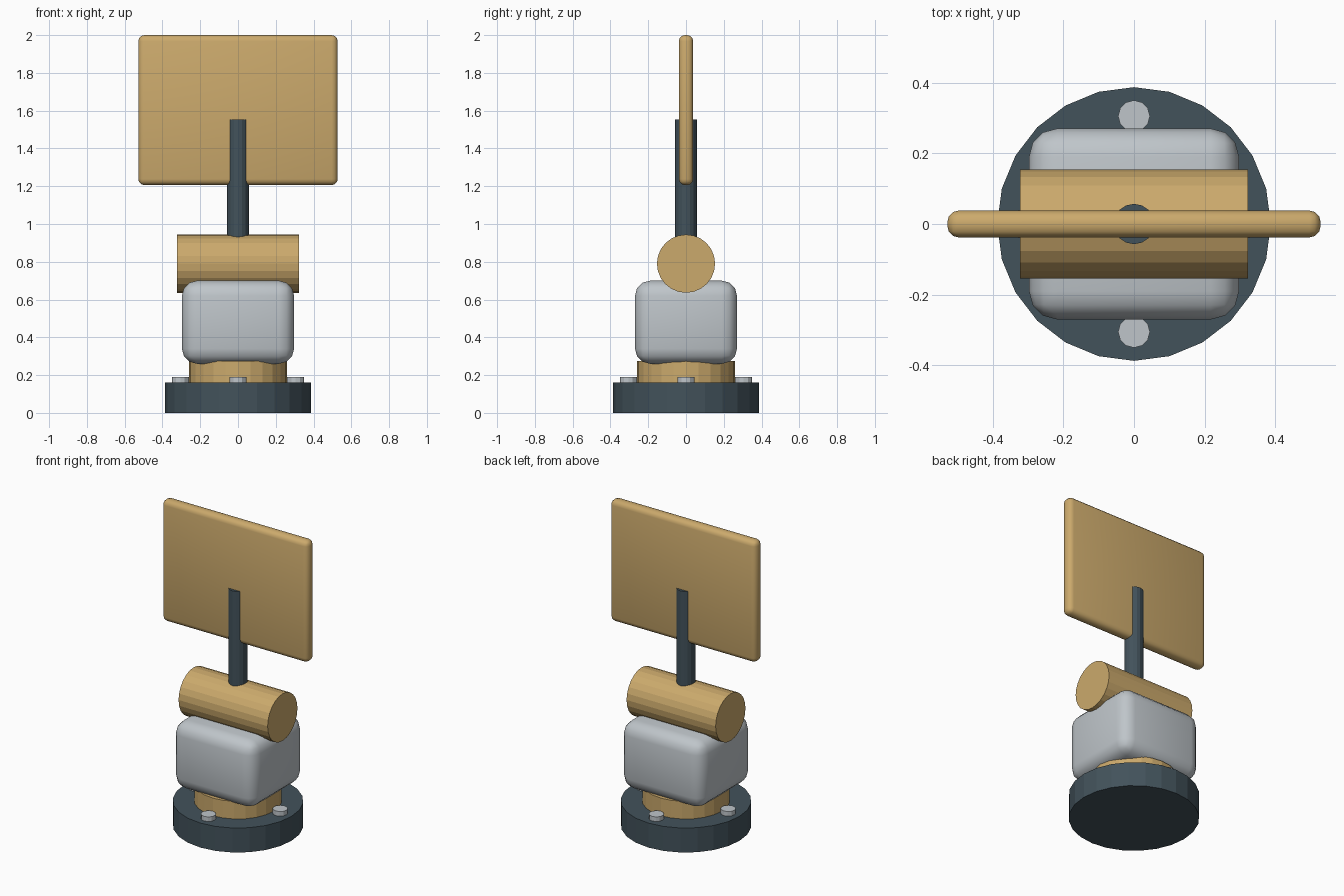
import bpy
import math

if "Cube" in bpy.data.objects:
    bpy.data.objects.remove(bpy.data.objects["Cube"], do_unlink=True)


def material(name, rgb):
    mat = bpy.data.materials.new(name)
    mat.use_nodes = True
    mat.diffuse_color = (*rgb, 1)
    mat.node_tree.nodes["Principled BSDF"].inputs["Base Color"].default_value = (*rgb, 1)
    return mat


SLATE = material("dark_slate", (0.055, 0.085, 0.105))
BRASS = material("brass", (0.60, 0.40, 0.15))
SILVER = material("light_grey", (0.52, 0.56, 0.59))


def finish(name, mat):
    obj = bpy.context.object
    obj.name = name
    obj.data.materials.append(mat)
    return obj


def cylinder(name, mat, radius, bottom, top, sides=24, x=0, y=0):
    bpy.ops.mesh.primitive_cylinder_add(
        vertices=sides, radius=radius, depth=top - bottom,
        location=(x, y, (bottom + top) / 2))
    return finish(name, mat)


def rounded_box(name, mat, size, z, radius):
    bpy.ops.mesh.primitive_cube_add(size=1, location=(0, 0, z))
    obj = finish(name, mat)
    obj.scale = size
    bpy.ops.object.transform_apply(location=False, rotation=False, scale=True)
    bevel = obj.modifiers.new("rounded_edges", "BEVEL")
    bevel.width = radius
    bevel.segments = 3
    bpy.ops.object.modifier_apply(modifier=bevel.name)
    bpy.ops.object.shade_smooth_by_angle(angle=math.radians(40))
    return obj


# Round foot, collar and four bolts
cylinder("base_plate", SLATE, 0.387, 0, 0.16)
cylinder("collar", BRASS, 0.26, 0.15, 0.275)
for i, side in enumerate(("left", "back", "right", "front")):
    a = i * math.pi / 2
    cylinder("bolt_" + side, SILVER, 0.045, 0.15, 0.19, 12,
             0.305 * math.cos(a), 0.305 * math.sin(a))

# Rounded housing with a horizontal drum across its top
rounded_box("housing", SILVER, (0.594, 0.54, 0.44), 0.48, 0.08)
drum = cylinder("drum", BRASS, 0.154, 0.468, 1.112)
drum.rotation_euler.y = math.pi / 2

# Post carrying the flat panel
cylinder("post", SLATE, 0.057, 0.88, 1.552, 16)
rounded_box("panel", BRASS, (1.056, 0.076, 0.794), 1.603, 0.032)
